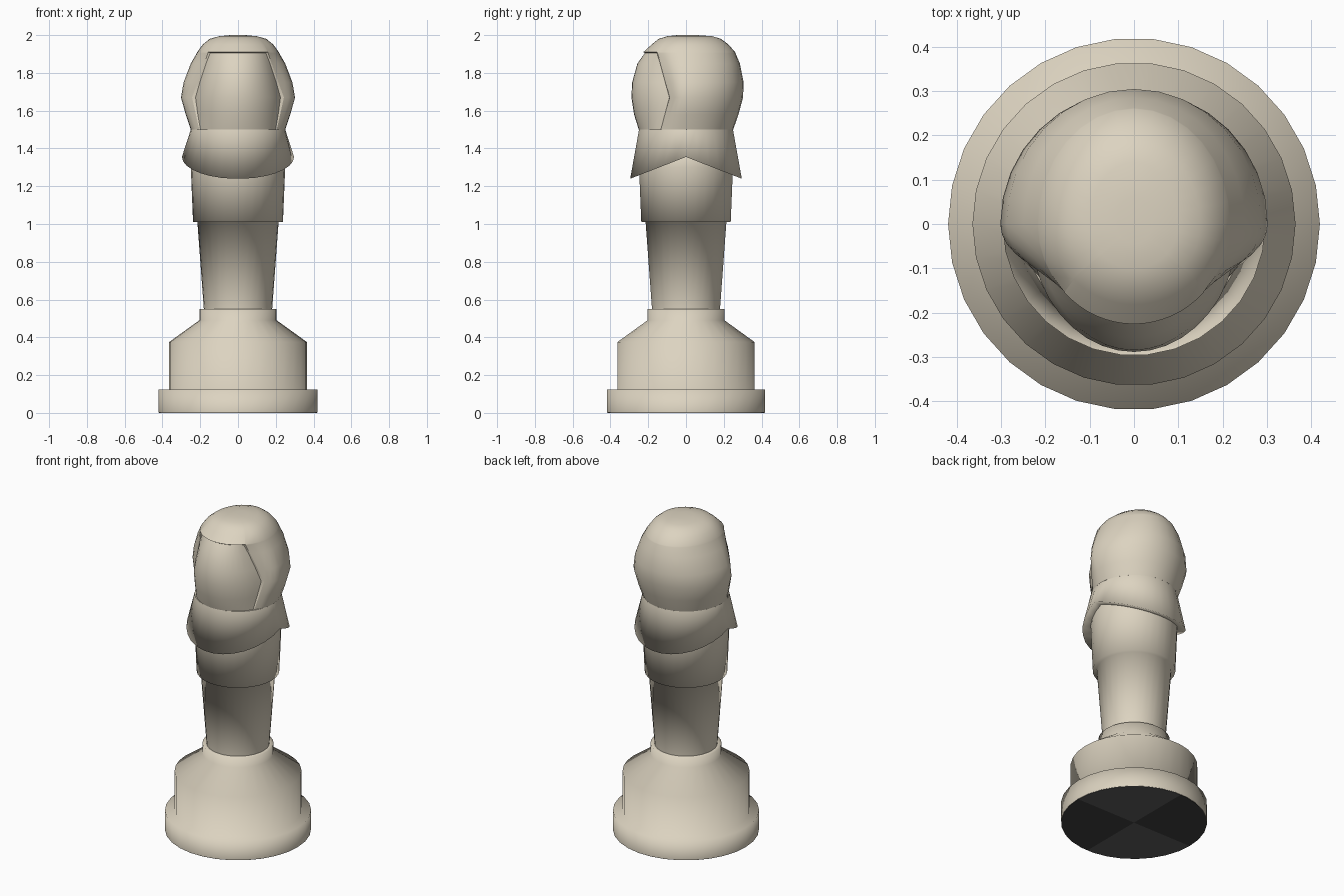
import bpy, bmesh, math

if "Cube" in bpy.data.objects:
    bpy.data.objects.remove(bpy.data.objects["Cube"])

SEG = 30


def make_material(name, rgb):
    m = bpy.data.materials.new(name)
    m.diffuse_color = (*rgb, 1)
    m.use_nodes = True
    m.node_tree.nodes["Principled BSDF"].inputs["Base Color"].default_value = m.diffuse_color
    return m


BEIGE = make_material("warm beige", (0.72, 0.655, 0.53))
GREY = make_material("dark grey", (0.11, 0.11, 0.11))
BLACK = make_material("soft black", (0.05, 0.05, 0.05))


def loft(name, rings, materials=(BEIGE,), smooth=True, sharp_rows=(), sharp_columns=(), finish=None):
    """Skin closed rings of equal length and cap both ends.
    sharp_columns: (column, last row) pairs of edges kept sharp."""
    bm = bmesh.new()
    rows = [[bm.verts.new(p) for p in ring] for ring in rings]
    n = len(rows[0])
    for a, b in zip(rows, rows[1:]):
        for i in range(n):
            j = (i + 1) % n
            bm.faces.new((a[i], a[j], b[j], b[i]))
    bm.faces.new(rows[0][::-1])
    bm.faces.new(rows[-1])
    for f in bm.faces:
        f.smooth = smooth
    for r, first, last in sharp_rows:
        for i in range(first, last):
            bm.edges.get((rows[r][i], rows[r][(i + 1) % n])).smooth = False
    for c, top in sharp_columns:
        for r in range(top):
            bm.edges.get((rows[r][c], rows[r + 1][c])).smooth = False
    if finish:
        finish(bm)
    bmesh.ops.recalc_face_normals(bm, faces=bm.faces)
    me = bpy.data.meshes.new(name)
    bm.to_mesh(me)
    bm.free()
    for m in materials:
        me.materials.append(m)
    ob = bpy.data.objects.new(name, me)
    bpy.context.collection.objects.link(ob)
    return ob


def circle(r, height):
    """Ring of radius r; height is a number or a function of y."""
    pts = []
    for i in range(SEG):
        a = 2 * math.pi * i / SEG
        x, y = r * math.cos(a), r * math.sin(a)
        pts.append((x, y, height(y) if callable(height) else height))
    return pts


# Underside plate: alternating dark quadrants
def quarter_colours(bm):
    for normal in ((1, 0, 0), (0, 1, 0)):
        geom = bm.verts[:] + bm.edges[:] + bm.faces[:]
        bmesh.ops.bisect_plane(bm, geom=geom, dist=1e-5, plane_co=(0, 0, 0), plane_no=normal)
    for f in bm.faces:
        c = f.calc_center_median()
        f.material_index = 0 if c.x * c.y > 0 else 1


loft("base_underside", [circle(0.418, 0), circle(0.418, 0.003)],
     (GREY, BLACK), smooth=False, finish=quarter_colours)

# Stepped base, softly shaded across the steps
loft("base", [circle(r, z) for r, z in (
    (0.42, 0.002), (0.42, 0.125), (0.365, 0.125), (0.365, 0.375),
    (0.205, 0.49), (0.205, 0.55), (0.18, 0.55))], sharp_rows=[(0, 0, SEG)])

# Tapered body with a step
loft("body", [circle(r, z) for r, z in (
    (0.18, 0.53), (0.181, 0.55), (0.215, 1.01), (0.238, 1.01),
    (0.25, 1.30), (0.245, 1.42))])


# Collar whose hem dips at the front and the back
def hem(y):
    return 1.355 - 0.115 * min(1, abs(y) / 0.295)


loft("collar", [circle(0.235, hem), circle(0.297, hem), circle(0.25, 1.50)],
     sharp_rows=[(2, 0, SEG)])


# Head: hood around the back and sides, face set in the front opening
def head_ring(z, side, back, ex, ey, gap, fx, fy):
    right = []
    for i in range(5):                       # hood, opening edge to side
        t = i / 4
        right.append((ex * (1 - t) ** 2 + side * (2 * t * (1 - t) + t * t),
                      ey * (1 - t) ** 2 + 0.57 * ey * 2 * t * (1 - t)))
    pts = list(right)
    for i in range(1, 16):                   # hood, around the back
        a = math.pi * i / 16
        pts.append((side * math.cos(a), back * math.sin(a)))
    pts += [(-x, y) for x, y in reversed(right)]
    a0 = math.asin(min(1, (gap - ey) / fy))  # face, left to right
    for i in range(17):
        a = math.pi + a0 + (math.pi - 2 * a0) * i / 16
        pts.append((fx * math.cos(a), fy * math.sin(a)))
    return [(x, y, z) for x, y in pts]


# z, side, back, edge x, edge y, rim gap, face x, face y
open_rows = [
    (1.50, 0.250, 0.250, 0.205, -0.130, 0.003, 0.235, 0.250),
    (1.58, 0.277, 0.278, 0.223, -0.109, 0.003, 0.233, 0.275),
    (1.67, 0.302, 0.302, 0.243, -0.085, 0.003, 0.236, 0.289),
    (1.75, 0.288, 0.305, 0.214, -0.107, 0.003, 0.219, 0.285),
    (1.85, 0.250, 0.285, 0.178, -0.134, 0.003, 0.200, 0.257),
    (1.905, 0.218, 0.262, 0.159, -0.151, 0.003, 0.208, 0.218),
    (1.91, 0.216, 0.260, 0.158, -0.1525, 0.003, 0.216, 0.226),
]
# z, side, back, front of the crown above the opening
crown_rows = [(1.95, 0.187, 0.225, 0.182), (1.98, 0.150, 0.185, 0.145),
              (1.994, 0.10, 0.14, 0.10), (2.0, 0.04, 0.06, 0.045)]
rings = [head_ring(*r) for r in open_rows]
rings += [head_ring(z, s, b, 0.737 * s, -0.675 * f, 0.012 * f, s, f) for z, s, b, f in crown_rows]
loft("hooded_head", rings,
     sharp_rows=[(0, 0, 42), (5, 24, 42), (6, 24, 42)],
     sharp_columns=[(c, 6) for c in (0, 24, 25, 41)])
